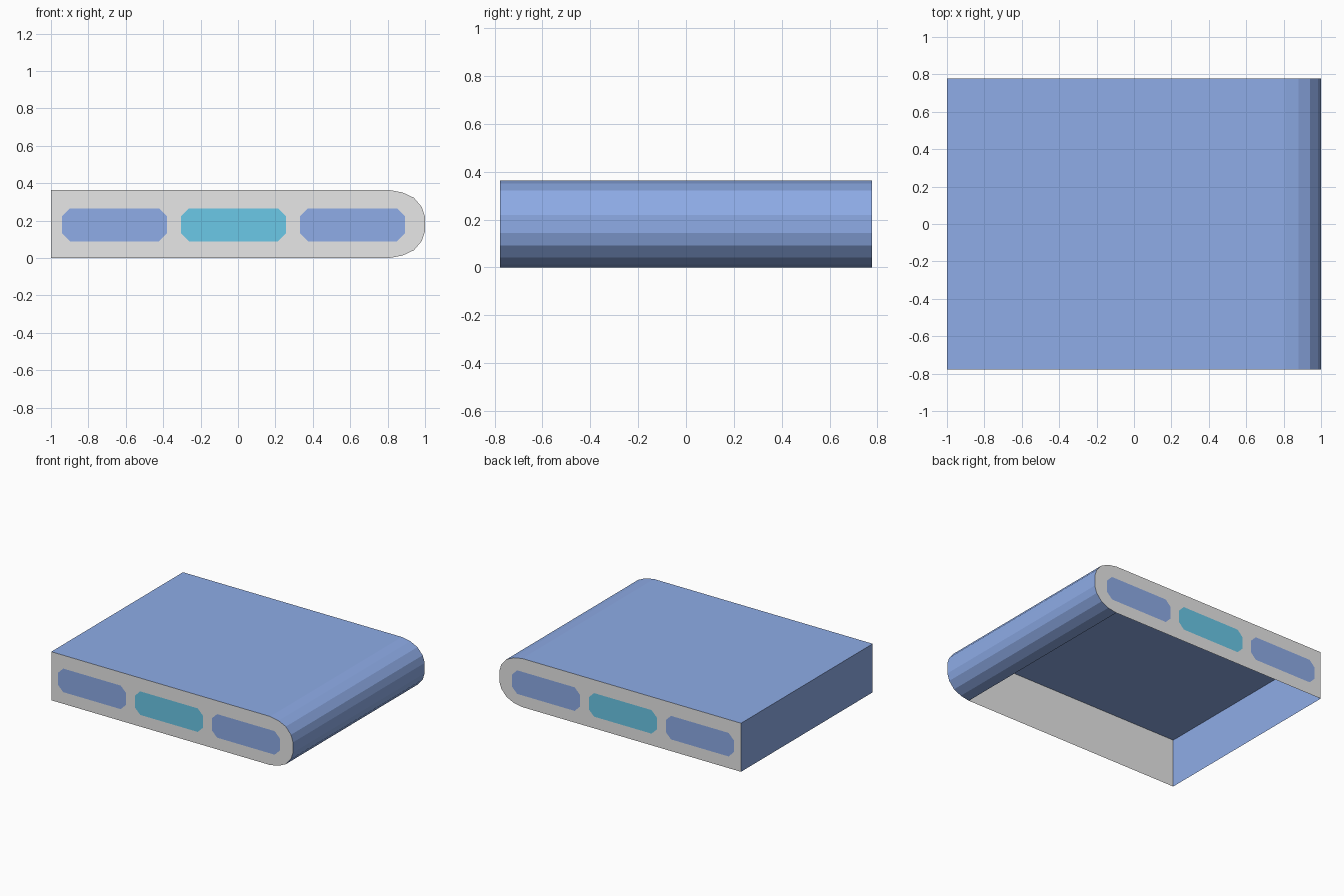
import bpy
import bmesh

if "Cube" in bpy.data.objects:
    bpy.data.objects.remove(bpy.data.objects["Cube"])

HALF_Y = 0.778
HEIGHT = 0.363


def material(name, rgb):
    m = bpy.data.materials.new(name)
    m.diffuse_color = (*rgb, 1.0)
    m.use_nodes = True
    m.node_tree.nodes["Principled BSDF"].inputs["Base Color"].default_value = m.diffuse_color
    return m


blue = material("soft_blue", (0.271, 0.413, 0.8))
grey = material("light_grey", (0.8, 0.8, 0.8))
cyan = material("cyan", (0.145, 0.578, 0.8))


def finish(bm, name, mats):
    mesh = bpy.data.meshes.new(name)
    bm.to_mesh(mesh)
    bm.free()
    for m in mats:
        mesh.materials.append(m)
    obj = bpy.data.objects.new(name, mesh)
    bpy.context.collection.objects.link(obj)
    return obj


# Slab shell: squared left edge, rounded right edge, open underneath
upper_curve = [(1.0, 0.220), (0.983, 0.272), (0.94, 0.322), (0.88, 0.350), (0.81, HEIGHT)]
lower_curve = [(x, HEIGHT - z) for x, z in reversed(upper_curve)]
profile = [(-1.0, 0.0)] + lower_curve + upper_curve + [(-1.0, HEIGHT)]

bm = bmesh.new()
front = [bm.verts.new((x, -HALF_Y, z)) for x, z in profile]
back = [bm.verts.new((x, HALF_Y, z)) for x, z in profile]
bm.faces.new(front).material_index = 1
bm.faces.new(back[::-1]).material_index = 1
n = len(profile)
for i in range(1, n):  # side 0 is the open bottom
    j = (i + 1) % n
    bm.faces.new((front[j], front[i], back[i], back[j]))
finish(bm, "slab_shell", [blue, grey])


# Chamfered end panels, three on the front and three on the back
def panel(name, cx, side, mat):
    w, h, c, cz = 0.281, 0.088, 0.043, 0.177
    outline = [(-w + c, -h), (w - c, -h), (w, -h + c), (w, h - c),
               (w - c, h), (-w + c, h), (-w, h - c), (-w, -h + c)]
    if side > 0:
        outline.reverse()
    bm = bmesh.new()
    bm.faces.new([bm.verts.new((cx + x, side * (HALF_Y + 0.003), cz + z))
                  for x, z in outline])
    finish(bm, name, [mat])


for side, end in ((-1, "front"), (1, "back")):
    for cx, place, mat in ((-0.661, "left", blue), (-0.024, "middle", cyan),
                           (0.612, "right", blue)):
        panel(f"{end}_panel_{place}", cx, side, mat)
